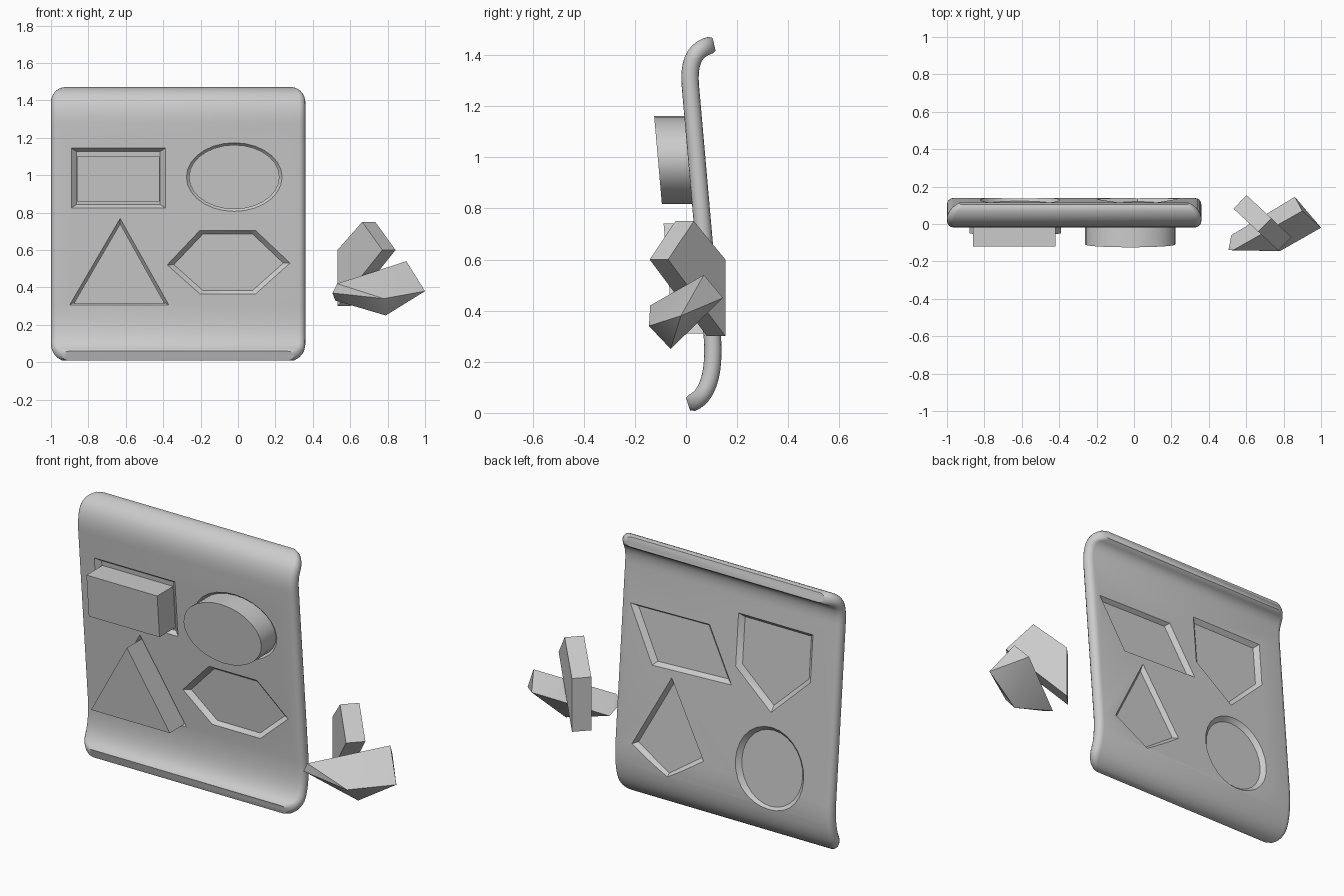
import bpy, bmesh
from math import sin, cos, pi, sqrt, radians
from mathutils import Vector
from mathutils.geometry import interpolate_bezier

if "Cube" in bpy.data.objects:
    bpy.data.objects.remove(bpy.data.objects["Cube"])

X_MID, HALF_W, T, CORNER = -0.32, 0.68, 0.034, 0.11


def finish(name, bm):
    bmesh.ops.recalc_face_normals(bm, faces=bm.faces)
    me = bpy.data.meshes.new(name)
    bm.to_mesh(me)
    bm.free()
    ob = bpy.data.objects.new(name, me)
    bpy.context.collection.objects.link(ob)
    return ob


def smooth(ob):
    bpy.ops.object.select_all(action='DESELECT')
    ob.select_set(True)
    bpy.context.view_layer.objects.active = ob
    bpy.ops.object.shade_smooth_by_angle(angle=radians(35))


def loft(bm, rings):
    rings = [[bm.verts.new(p) for p in r] for r in rings]
    for a, b in zip(rings, rings[1:]):
        for i in range(len(a)):
            j = (i + 1) % len(a)
            bm.faces.new((a[i], a[j], b[j], b[i]))
    bm.faces.new(rings[0])
    bm.faces.new(rings[-1])


def panel_y(z):
    # middle plane of the leaning board
    return 0.103 - 0.086 * (z - 0.3) / 0.98


def prism(name, outline, y0, y1, s0=1.0):
    # prism across the leaning plane, outline scaled by s0 at y0
    cx = sum(p[0] for p in outline) / len(outline)
    cz = sum(p[1] for p in outline) / len(outline)

    def ring(y, s):
        pts = [(cx + (x - cx) * s, cz + (z - cz) * s) for x, z in outline]
        return [(x, panel_y(z) + y, z) for x, z in pts]
    bm = bmesh.new()
    loft(bm, [ring(y0, s0), ring(y1, 1.0)])
    return finish(name, bm)


def ellipse(cx, cz, rx, rz, n=28):
    return [(cx + rx * cos(2 * pi * i / n), cz + rz * sin(2 * pi * i / n)) for i in range(n)]


# Board: rounded section swept along an S profile
V = lambda y, z: Vector((0, y, z))
path = interpolate_bezier(V(.008, .034), V(.075, .05), V(.115, .13), V(.103, .3), 14)
path += interpolate_bezier(V(.017, 1.28), V(.008, 1.39), V(.045, 1.43), V(.11, 1.442), 14)
dists = [0]
for a, b in zip(path, path[1:]):
    dists.append(dists[-1] + (b - a).length)
rings = []
for i, p in enumerate(path):
    t = (path[min(i + 1, len(path) - 1)] - path[max(i - 1, 0)]).normalized()
    n = Vector((0, t.z, -t.y))
    d = min(dists[i], dists[-1] - dists[i]) + 0.012
    inset = CORNER - sqrt(CORNER**2 - (CORNER - d)**2) if d < CORNER else 0
    w = HALF_W - inset
    th = T * sqrt(1 - (1 - min(d / T, 1))**2)
    ring = []
    for side in (1, -1):
        for k in range(9):
            a = -pi / 2 + pi * k / 8
            ring.append(Vector((X_MID + side * (w - T + T * cos(a)), p.y, p.z)) + n * (side * th * sin(a)))
    rings.append(ring)
bm = bmesh.new()
loft(bm, rings)
board = finish("puzzle_board", bm)

# Sloped recesses, front and back
front = [
    [(-.90, .82), (-.38, .82), (-.38, 1.15), (-.90, 1.15)],
    ellipse(-.02, .99, .265, .19),
    [(-.91, .30), (-.36, .30), (-.63, .78)],
    [(-.39, .52), (-.21, .36), (.10, .36), (.29, .53), (.10, .71), (-.21, .71)],
]
back = [
    [(.31, 1.08), (-.20, 1.09), (-.36, .79), (.15, .77)],
    [(-.36, 1.2), (-.84, 1.2), (-.84, .93), (-.60, .70), (-.36, .90)],
    [(.02, .75), (-.21, .34), (.02, .18), (.25, .32)],
    ellipse(-.61, .40, .22, .24),
]
for outlines, side in ((front, -1), (back, 1)):
    for o in outlines:
        cutter = prism("recess_cutter", o, side * .010, side * .042, 0.86)
        cutter.hide_render = True
        mod = board.modifiers.new("recess", 'BOOLEAN')
        mod.operation = 'DIFFERENCE'
        mod.solver = 'EXACT'
        mod.object = cutter
        bpy.context.view_layer.objects.active = board
        bpy.ops.object.modifier_apply(modifier=mod.name)
        bpy.data.objects.remove(cutter)
smooth(board)

# Blocks sitting in the front recesses
blocks = {
    "rectangle_block": [(-.86, .86), (-.42, .86), (-.42, 1.10), (-.86, 1.10)],
    "oval_block": ellipse(-.02, .99, .242, .172),
    "triangle_block": [(-.88, .31), (-.39, .31), (-.63, .74)],
}
for name, o in blocks.items():
    smooth(prism(name, o, -.152, -.008))

# Loose block standing on edge, turned diagonally
along, thick = Vector((.12, -.112, 0)), Vector((.035, .036, 0))
mid = Vector((.687, .006, 0))
side_shape = [(-1, .30), (1, .60), (0.1, .75), (-1, .60)]
bm = bmesh.new()
loft(bm, [[mid + along * u + thick * s + Vector((0, 0, z)) for u, z in side_shape] for s in (-1, 1)])
smooth(finish("loose_upright_block", bm))

# Loose block lying tilted in front of it
bm = bmesh.new()
for p in [(.505, -.14, .37), (.52, -.06, .33), (.53, -.14, .42), (.79, -.06, .25),
          (.78, -.145, .34), (1.0, -.02, .38), (.90, .07, .54), (.86, .145, .45)]:
    bm.verts.new(p)
bmesh.ops.convex_hull(bm, input=bm.verts)
smooth(finish("loose_tilted_block", bm))
